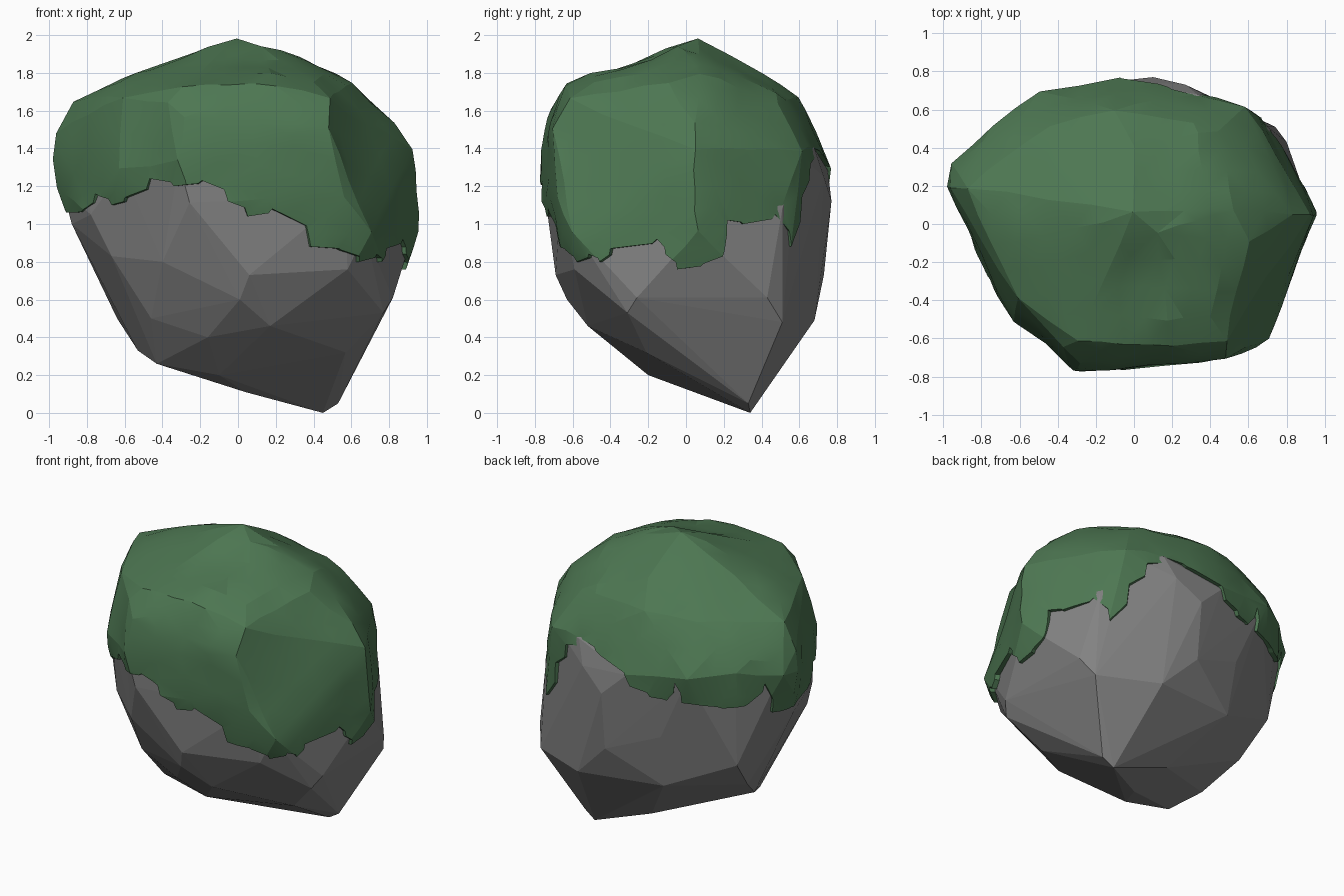
import bpy
import bmesh
import math
from mathutils import Vector, noise

cube = bpy.data.objects.get("Cube")
if cube:
    bpy.data.objects.remove(cube, do_unlink=True)

CENTRE = Vector((0, 0, 1))


def material(name, colour):
    mat = bpy.data.materials.new(name)
    mat.use_nodes = True
    mat.diffuse_color = (*colour, 1)
    mat.node_tree.nodes["Principled BSDF"].inputs["Base Color"].default_value = (*colour, 1)
    return mat


def points(rows):
    """Corner points, given in hundredths."""
    return [Vector(row) / 100 for row in rows]


def scaled(corners, factor):
    return [CENTRE + (corner - CENTRE) * factor for corner in corners]


def add_object(name, bm, mat=None):
    bmesh.ops.recalc_face_normals(bm, faces=bm.faces)
    mesh = bpy.data.meshes.new(name)
    bm.to_mesh(mesh)
    bm.free()
    obj = bpy.data.objects.new(name, mesh)
    bpy.context.collection.objects.link(obj)
    if mat:
        mesh.materials.append(mat)
    return obj


def hull(corners):
    """Faceted boulder form wrapped around the corner points."""
    bm = bmesh.new()
    for corner in corners:
        bm.verts.new(corner)
    found = bmesh.ops.convex_hull(bm, input=bm.verts)
    loose = {v for v in found["geom_interior"] + found["geom_unused"]
             if isinstance(v, bmesh.types.BMVert) and v.is_valid}
    bmesh.ops.delete(bm, geom=list(loose), context="VERTS")
    return bm


def roughen(bm, amount):
    """Split the larger facets and push the new corners in and out a little."""
    old = set(bm.verts)
    for limit in (0.4, 0.22):
        long_edges = [e for e in bm.edges if e.calc_length() > limit]
        bmesh.ops.subdivide_edges(bm, edges=long_edges, cuts=1)
        bmesh.ops.triangulate(bm, faces=bm.faces)
    for v in bm.verts:
        if v not in old:
            outward = (v.co - CENTRE).normalized()
            v.co += outward * amount * (noise.noise(v.co * 4) - 0.2)


def dent(bm, place, radius, depth):
    """Press a soft hollow into the surface."""
    for v in bm.verts:
        nearness = 1 - (v.co - place).length / radius
        if nearness > 0:
            v.co -= (v.co - CENTRE).normalized() * depth * nearness ** 0.5


def curtain(edge):
    """Solid whose underside follows the ragged hem (azimuth, height)."""
    bm = bmesh.new()
    middle = bm.verts.new(CENTRE)
    rings = [[], [], []]
    for azimuth, height in edge:
        a = math.radians(azimuth)
        for ring, radius, z in zip(rings, (0.2, 1.5, 1.5), (height, height, 300)):
            ring.append(bm.verts.new((radius * math.cos(a), radius * math.sin(a), z / 100)))
    inner, outer, top = rings
    for i in range(len(edge)):
        j = (i + 1) % len(edge)
        bm.faces.new((middle, inner[i], inner[j]))
        bm.faces.new((inner[i], outer[i], outer[j]))
        bm.faces.new((inner[i], outer[j], inner[j]))
        bm.faces.new((outer[i], top[i], top[j], outer[j]))
    bm.faces.new(top)
    return bm


# Corners of the bare stone, from the low tip upwards
stone_corners = points([
    (45, 34, 0), (53, 33, 5), (2, 34, 16), (4, 5, 11), (-10, -20, 20),
    (-43, -18, 26), (-53, 2, 33), (-64, 25, 50), (57, -21, 32), (17, -52, 46),
    (-16, -43, 40), (-46, -38, 50), (1, -63, 60), (6, -69, 73), (77, -31, 53),
    (82, -26, 61), (80, 43, 61), (74, 51, 48), (34, 68, 49), (-25, 60, 52),
    (58, -59, 76), (-67, -35, 83), (-40, -58, 80), (-78, -25, 105),
    (-70, 45, 72), (10, 73, 73), (-27, 66, 88), (10, 77, 112), (27, 73, 125),
    (70, 51, 108), (33, 68, 140), (-88, 10, 100), (-29, -68, 110)])

# Corners of the moss cap, from the crown downwards
moss_crown = points([
    (0, 6, 201), (13, -4, 198), (-38, 15, 184), (-63, -10, 176), (0, 42, 182),
    (53, 8, 181), (61, -10, 176), (72, 5, 166), (86, 5, 155), (-90, 20, 167),
    (-62, -40, 168), (-37, -66, 166), (-30, -63, 174), (20, -65, 174),
    (50, -64, 169), (-10, 60, 168), (-45, 52, 166), (45, 50, 165),
    (95, 5, 141), (-98, 20, 149), (50, -72, 152), (-30, -74, 156)])
moss_skirt = points([
    (-97, 33, 135), (-98, 20, 120), (-76, 53, 140), (-50, 70, 135),
    (-8, 79, 130), (58, 62, 140), (98, 6, 96), (87, -3, 76), (71, -61, 95),
    (59, -70, 115), (-33, -79, 134), (-27, -78, 112), (-64, -52, 130),
    (-85, -8, 130)])

# Stone body
grey = material("stone grey", (0.225, 0.225, 0.225))
green = material("moss green", (0.075, 0.185, 0.085))
buried = scaled(moss_crown, 0.9) + scaled(moss_skirt, 0.95)
stone = add_object("stone_body", hull(stone_corners + buried), grey)

# Moss cap with its hollows, trimmed to a ragged hem
bm = hull(moss_crown + moss_skirt + scaled(stone_corners, 1.015))
roughen(bm, 0.03)
for place, radius, depth in (
        ((0.66, -0.42, 1.5), 0.3, 0.06), ((0.15, -0.2, 1.92), 0.25, 0.04),
        ((-0.25, -0.3, 1.84), 0.25, 0.03), ((0.74, -0.1, 1.65), 0.2, 0.03),
        ((-0.46, -0.62, 1.4), 0.2, 0.03)):
    dent(bm, Vector(place), radius, depth)
bmesh.ops.smooth_vert(bm, verts=bm.verts, factor=0.25,
                      use_axis_x=True, use_axis_y=True, use_axis_z=True)
moss = add_object("moss_cap", bm, green)
hem = add_object("moss_hem_cutter", curtain([
    (6, 79), (13, 86), (14, 102), (20, 100), (33, 105), (40, 88), (48, 115),
    (56, 132), (66, 140), (76, 137), (98, 122), (108, 117), (116, 116),
    (120, 130), (123, 116), (140, 114), (150, 116), (156, 130), (160, 108),
    (171, 106), (180, 106), (190, 107), (201, 116), (212, 110), (220, 114),
    (233, 124), (245, 120), (256, 123), (266, 112), (274, 104), (284, 108),
    (300, 88), (311, 86), (318, 80), (325, 84), (329, 80), (333, 87),
    (350, 92), (353, 84), (357, 76)]))
hem.hide_render = True
cut = moss.modifiers.new("hem", "BOOLEAN")
cut.operation = "INTERSECT"
cut.solver = "EXACT"
cut.object = hem
trimmed = bpy.data.meshes.new_from_object(moss.evaluated_get(bpy.context.evaluated_depsgraph_get()))
moss.modifiers.clear()
moss.data = trimmed
bpy.data.objects.remove(hem, do_unlink=True)

# Stone stays faceted; the moss softens only its gentlest folds
bpy.ops.object.select_all(action="DESELECT")
moss.select_set(True)
bpy.context.view_layer.objects.active = moss
bpy.ops.object.shade_smooth_by_angle(angle=math.radians(12))
